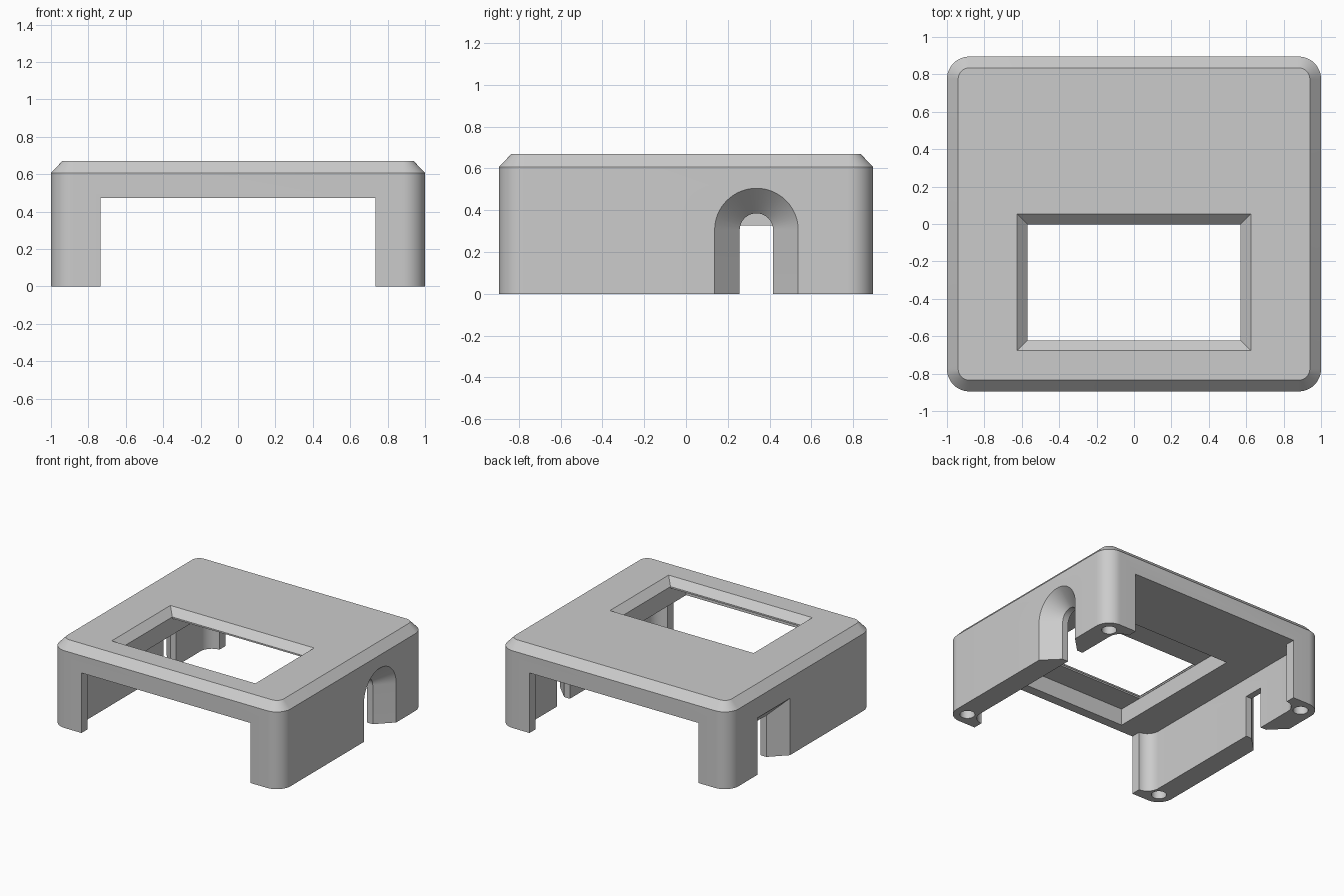
import bpy, bmesh
from math import sin, cos, pi

if "Cube" in bpy.data.objects:
    bpy.data.objects.remove(bpy.data.objects["Cube"], do_unlink=True)

grey = bpy.data.materials.new("plain grey")
grey.use_nodes = True
colour = (0.6, 0.6, 0.6, 1)
grey.diffuse_color = colour
grey.node_tree.nodes["Principled BSDF"].inputs["Base Color"].default_value = colour


def loft(name, loops):
    """Closed solid skinned through matching loops of points."""
    bm = bmesh.new()
    rings = [[bm.verts.new(p) for p in loop] for loop in loops]
    n = len(rings[0])
    for a, b in zip(rings, rings[1:]):
        for i in range(n):
            j = (i + 1) % n
            bm.faces.new((a[i], a[j], b[j], b[i]))
    bm.faces.new(rings[0])
    bm.faces.new(rings[-1])
    bmesh.ops.recalc_face_normals(bm, faces=bm.faces)
    mesh = bpy.data.meshes.new(name)
    bm.to_mesh(mesh)
    bm.free()
    mesh.materials.append(grey)
    obj = bpy.data.objects.new(name, mesh)
    bpy.context.collection.objects.link(obj)
    return obj


def rounded(hx, hy, r, z, steps=12):
    """Rounded rectangle loop at height z."""
    pts = []
    for k, (sx, sy) in enumerate(((1, 1), (-1, 1), (-1, -1), (1, -1))):
        for i in range(steps + 1):
            a = (k + i / steps) * pi / 2
            pts.append((sx * (hx - r) + r * cos(a), sy * (hy - r) + r * sin(a), z))
    return pts


def rect(x0, x1, y0, y1, z):
    return [(x0, y0, z), (x1, y0, z), (x1, y1, z), (x0, y1, z)]


def circle(x, y, r, z, n=32):
    return [(x + r * cos(2 * pi * i / n), y + r * sin(2 * pi * i / n), z) for i in range(n)]


PORT_Y = 0.337
CEILING = 0.472


def arch(x, h):
    """Round-topped port section of half-width h."""
    arc = [(x, PORT_Y + h * cos(pi * i / 32), 0.305 + h * sin(pi * i / 32)) for i in range(33)]
    return [(x, PORT_Y + h, -0.1)] + arc + [(x, PORT_Y - h, -0.1)]


def square_port(x, h):
    """Flat-topped port section of half-width h."""
    y0, y1, top = PORT_Y - h, PORT_Y + h, 0.247 + h
    return [(x, y0, -0.1), (x, y1, -0.1), (x, y1, top), (x, y0, top)]


# Outer shell with rounded corners and a chamfered top
case = loft("case_cover", [rounded(1, 0.895, 0.12, 0),
                           rounded(1, 0.895, 0.12, 0.607),
                           rounded(0.94, 0.835, 0.06, 0.67)])

cutters = []

# Hollow inside, leaving thin side walls with a lip at front and back
cutters.append(loft("cavity_cutter", [rounded(0.83, 0.82, 0.1, z) for z in (-0.1, CEILING)]))

# Narrower opening through the front and back lips
cutters.append(loft("channel_cutter", [rect(-0.735, 0.735, -1.2, 1.2, z)
                                       for z in (-0.1, CEILING)]))

# Recess behind the window
cutters.append(loft("recess_cutter", [rect(-0.573, 0.573, -0.82, 0.345, z)
                                      for z in (0.3, 0.603)]))

# Window with a bevelled rim
cutters.append(loft("window_cutter",
                    [rect(-0.57 - g, 0.57 + g, -0.622 - g, g - 0.002, z)
                     for z, g in ((0.5, 0), (0.615, 0), (0.69, 0.075))]))

# Flared cable ports: round-topped on the +x wall, square on the -x wall
sections = ((1.02, 0.22), (0.88, 0.08), (0.6, 0.08))
cutters.append(loft("round_port_cutter", [arch(x, h) for x, h in sections]))
cutters.append(loft("square_port_cutter", [square_port(-x, h) for x, h in sections]))

# Screw holes in the four feet
for sx in (-1, 1):
    for sy in (-1, 1):
        cutters.append(loft("screw_hole_cutter", [circle(sx * 0.892, sy * 0.787, 0.054, z)
                                                  for z in (-0.1, 0.3)]))

# Cut everything, then drop the cutters
bpy.ops.object.select_all(action='DESELECT')
bpy.context.view_layer.objects.active = case
case.select_set(True)
for cutter in cutters:
    cutter.hide_render = True
    mod = case.modifiers.new(cutter.name, 'BOOLEAN')
    mod.operation = 'DIFFERENCE'
    mod.solver = 'EXACT'
    mod.object = cutter
    bpy.ops.object.modifier_apply(modifier=mod.name)
    bpy.data.objects.remove(cutter, do_unlink=True)

bpy.ops.object.shade_smooth_by_angle(angle=pi / 6)
